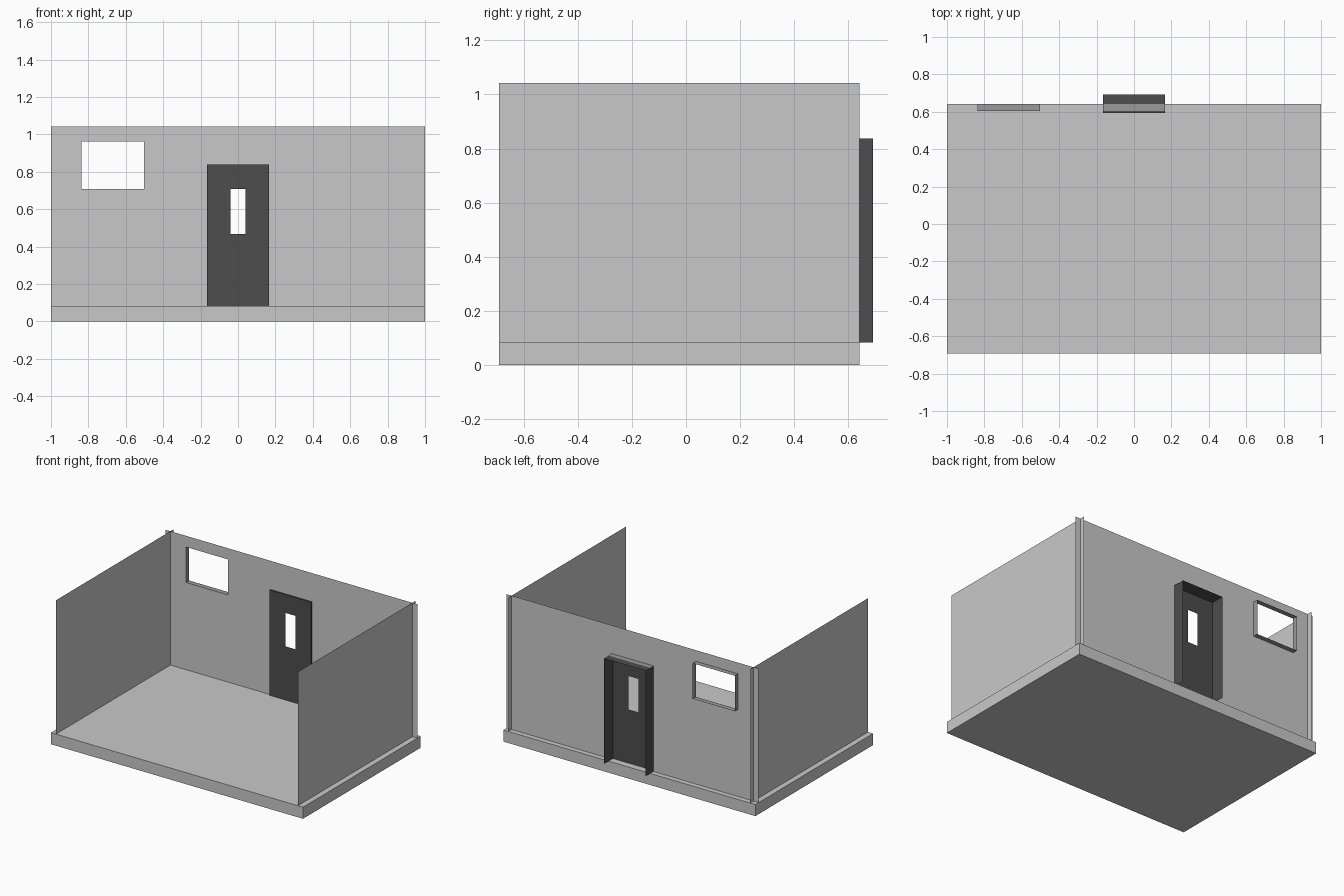
import bpy

if "Cube" in bpy.data.objects:
    bpy.data.objects.remove(bpy.data.objects["Cube"])


def material(name, v):
    m = bpy.data.materials.new(name)
    m.diffuse_color = (v, v, v, 1)
    m.use_nodes = True
    m.node_tree.nodes["Principled BSDF"].inputs["Base Color"].default_value = m.diffuse_color
    return m


WALL = material("light_grey", 0.584)
TRIM = material("mid_grey", 0.323)
DOOR = material("dark_grey", 0.074)

BASE_Z, TOP_Z = 0.083, 1.043
BACK_Y, EDGE_Y, FRONT_Y = 0.605, 0.642, -0.692
SIDE_X = 0.96
DOOR_BOX = (-0.165, 0.165, BASE_Z, 0.838)      # x0, x1, z0, z1
WINDOW_BOX = (-0.837, -0.503, 0.708, 0.963)
GLASS_BOX = (-0.04, 0.04, 0.468, 0.708)


def mesh_object(name, verts, faces, mat):
    me = bpy.data.meshes.new(name)
    me.from_pydata(verts, [], faces)
    me.materials.append(mat)
    ob = bpy.data.objects.new(name, me)
    bpy.context.collection.objects.link(ob)
    return ob


def pierced_sheet(name, outer, holes, y, mat):
    """Upright sheet at depth y, with rectangular openings left out of a grid."""
    rects = [outer] + holes
    xs = sorted({v for r in rects for v in r[:2]})
    zs = sorted({v for r in rects for v in r[2:]})
    n = len(zs)
    verts = [(x, y, z) for x in xs for z in zs]
    faces = []
    for i in range(len(xs) - 1):
        for j in range(n - 1):
            cx, cz = (xs[i] + xs[i + 1]) / 2, (zs[j] + zs[j + 1]) / 2
            if not any(h[0] < cx < h[1] and h[2] < cz < h[3] for h in holes):
                faces.append((i * n + j, (i + 1) * n + j,
                              (i + 1) * n + j + 1, i * n + j + 1))
    return mesh_object(name, verts, faces, mat)


def sleeve(name, box, y0, y1, mat, sides=(0, 1, 2, 3)):
    """Open rectangular tube along y; sides: bottom, right, top, left."""
    x0, x1, z0, z1 = box
    ring = [(x0, z0), (x1, z0), (x1, z1), (x0, z1)]
    verts = [(x, y, z) for y in (y0, y1) for x, z in ring]
    faces = [(s, (s + 1) % 4, (s + 1) % 4 + 4, s + 4) for s in sides]
    return mesh_object(name, verts, faces, mat)


# Floor slab
bpy.ops.mesh.primitive_cube_add(size=1, location=(0, (FRONT_Y + EDGE_Y) / 2, BASE_Z / 2))
floor = bpy.context.object
floor.name = "floor_slab"
floor.scale = (2, EDGE_Y - FRONT_Y, BASE_Z)
floor.data.materials.append(WALL)

# Back wall with door and window openings
pierced_sheet("back_wall", (-1, 1, BASE_Z, TOP_Z), [DOOR_BOX, WINDOW_BOX], BACK_Y, WALL)

# Side walls, crossing just past the back wall
for side, label in ((-1, "left"), (1, "right")):
    x = side * SIDE_X
    mesh_object(label + "_wall",
                [(x, FRONT_Y, BASE_Z), (x, EDGE_Y, BASE_Z), (x, EDGE_Y, TOP_Z), (x, FRONT_Y, TOP_Z)],
                [(0, 1, 2, 3)[::side]], WALL)

# Window reveal and the lintel above the door
sleeve("window_reveal", WINDOW_BOX, BACK_Y, EDGE_Y, TRIM)
lintel = (DOOR_BOX[0], DOOR_BOX[1], BASE_Z, DOOR_BOX[3] + 0.002)
sleeve("door_lintel", lintel, BACK_Y, EDGE_Y, TRIM, sides=(2,))

# Door casing (open at the back) and pierced door leaf
sleeve("door_casing", DOOR_BOX, 0.593, 0.692, DOOR, sides=(1, 2, 3))
pierced_sheet("door_leaf", DOOR_BOX, [GLASS_BOX], 0.593, DOOR)
